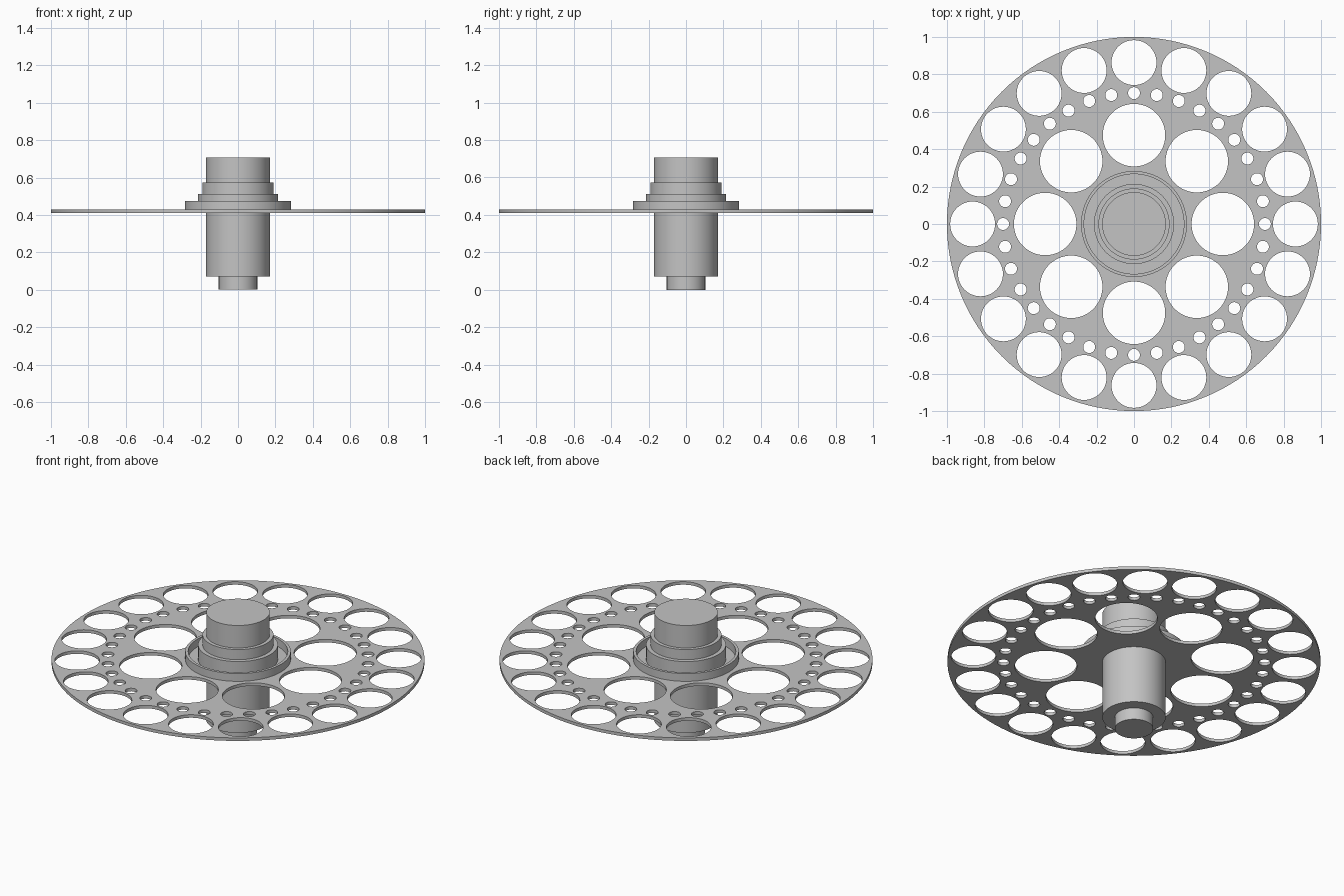
import bpy, bmesh
from math import sin, cos, tau

if "Cube" in bpy.data.objects:
    bpy.data.objects.remove(bpy.data.objects["Cube"])

grey = bpy.data.materials.new("plain grey")
grey.use_nodes = True
colour = (0.55, 0.55, 0.55, 1)
grey.diffuse_color = colour
grey.node_tree.nodes["Principled BSDF"].inputs["Base Color"].default_value = colour


def add_object(name, mesh):
    obj = bpy.data.objects.new(name, mesh)
    bpy.context.collection.objects.link(obj)
    mesh.materials.clear()
    mesh.materials.append(grey)
    bpy.ops.object.select_all(action="DESELECT")
    obj.select_set(True)
    bpy.context.view_layer.objects.active = obj
    bpy.ops.object.shade_smooth_by_angle(angle=0.6)
    return obj


def lathe(name, profile, closed=False, steps=96):
    """Turn an (r, z) profile around the z axis."""
    bm = bmesh.new()
    verts = [bm.verts.new((r, 0, z)) for r, z in profile]
    edges = [bm.edges.new(pair) for pair in zip(verts, verts[1:])]
    if closed:
        edges.append(bm.edges.new((verts[-1], verts[0])))
    bmesh.ops.spin(bm, geom=verts + edges, cent=(0, 0, 0), axis=(0, 0, 1),
                   angle=tau, steps=steps)
    bmesh.ops.remove_doubles(bm, verts=bm.verts, dist=0.0001)
    bmesh.ops.recalc_face_normals(bm, faces=bm.faces)
    mesh = bpy.data.meshes.new(name)
    bm.to_mesh(mesh)
    bm.free()
    return add_object(name, mesh)


def add_circle(curve, x, y, radius, sides):
    spline = curve.splines.new("POLY")
    spline.points.add(sides - 1)
    for i, point in enumerate(spline.points):
        a = tau * i / sides
        point.co = (x + radius * cos(a), y + radius * sin(a), 0, 1)
    spline.use_cyclic_u = True


# Perforated disc: filled outline with three rings of holes
DISC_LOW, DISC_TOP = 0.41, 0.428
outline = bpy.data.curves.new("disc_outline", "CURVE")
outline.dimensions = "2D"
outline.fill_mode = "BOTH"
outline.extrude = (DISC_TOP - DISC_LOW) / 2
add_circle(outline, 0, 0, 1, 128)
hole_rings = [  # count, ring radius, hole radius, sides
    (20, 0.863, 0.12, 48),
    (36, 0.70, 0.032, 24),
    (8, 0.475, 0.167, 64),
]
for count, ring, radius, sides in hole_rings:
    for i in range(count):
        a = tau * i / count
        add_circle(outline, ring * cos(a), ring * sin(a), radius, sides)

helper = bpy.data.objects.new("disc_outline", outline)
bpy.context.collection.objects.link(helper)
bpy.context.view_layer.update()
graph = bpy.context.evaluated_depsgraph_get()
disc_mesh = bpy.data.meshes.new_from_object(helper.evaluated_get(graph))
bpy.data.objects.remove(helper)

bm = bmesh.new()
bm.from_mesh(disc_mesh)
bmesh.ops.remove_doubles(bm, verts=bm.verts, dist=0.0001)
bmesh.ops.recalc_face_normals(bm, faces=bm.faces)
bmesh.ops.translate(bm, verts=bm.verts, vec=(0, 0, (DISC_LOW + DISC_TOP) / 2))
bm.to_mesh(disc_mesh)
bm.free()
add_object("perforated_disc", disc_mesh)

# Hub above the disc: stepped collar and top cap
lathe("stepped_hub", [(0, DISC_TOP), (0.214, DISC_TOP), (0.214, 0.513), (0.19, 0.513),
                      (0.19, 0.573), (0.17, 0.573), (0.17, 0.706), (0, 0.706)])

# Raised rim around the collar
lathe("hub_rim", [(0.283, DISC_TOP), (0.283, 0.474), (0.267, 0.474), (0.267, DISC_TOP)],
      closed=True)

# Shaft below the disc with its narrower foot
lathe("lower_shaft", [(0, 0), (0.103, 0), (0.103, 0.07), (0.17, 0.07),
                      (0.17, DISC_LOW), (0, DISC_LOW)])
